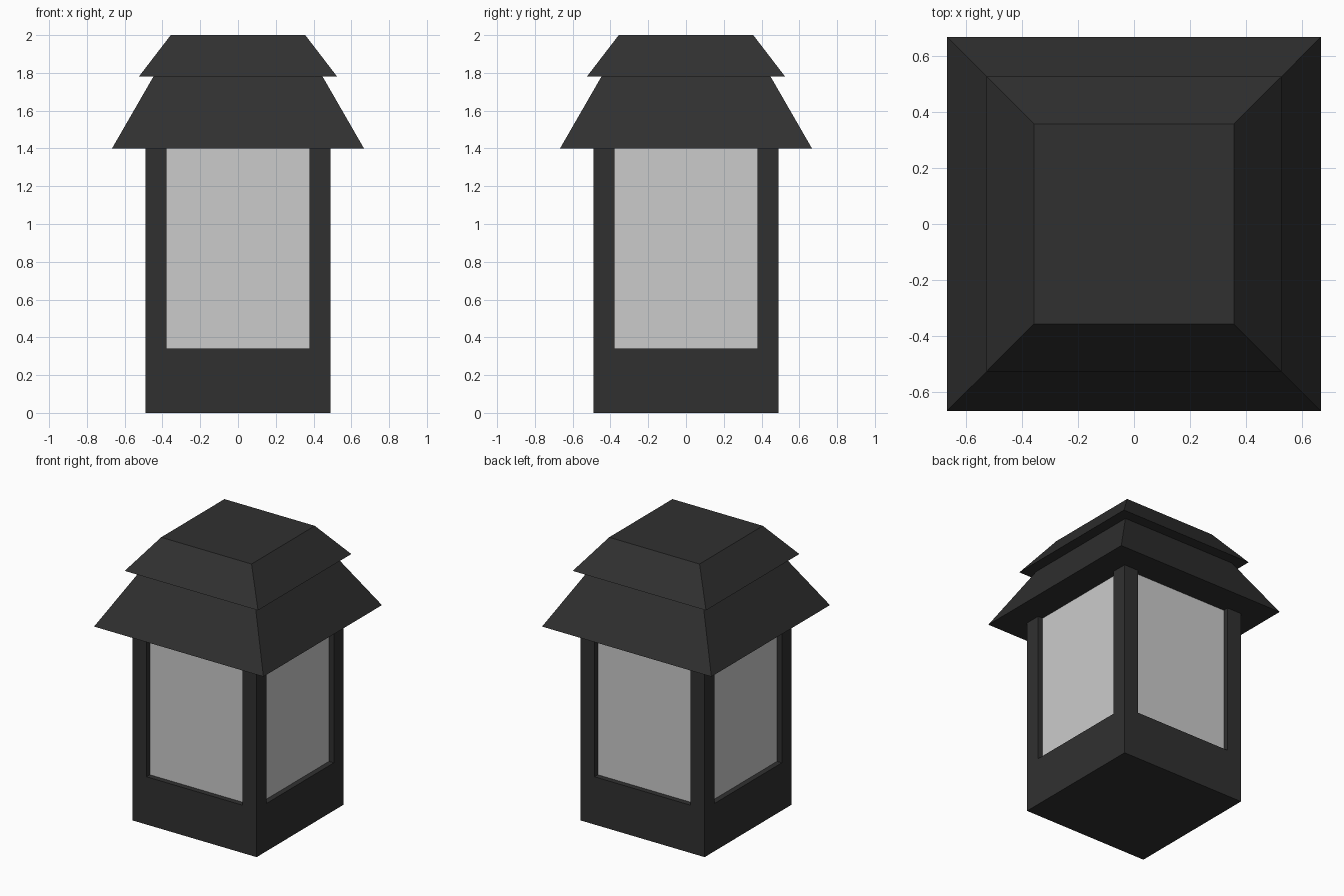
import bpy, bmesh

if "Cube" in bpy.data.objects:
    bpy.data.objects.remove(bpy.data.objects["Cube"])

dark = bpy.data.materials.new("dark_metal")
dark.diffuse_color = (0.03, 0.03, 0.03, 1)
dark.use_nodes = True
dark.node_tree.nodes["Principled BSDF"].inputs["Base Color"].default_value = dark.diffuse_color


def frustum(name, z0, z1, r0, r1, mat=None, centre=(0, 0)):
    """Square block with half width r0 at z0 and r1 at z1."""
    bm = bmesh.new()
    bmesh.ops.create_cube(bm, size=2)
    for v in bm.verts:
        top = v.co.z > 0
        r = r1 if top else r0
        v.co = (centre[0] + v.co.x * r, centre[1] + v.co.y * r, z1 if top else z0)
    me = bpy.data.meshes.new(name)
    bm.to_mesh(me)
    bm.free()
    if mat:
        me.materials.append(mat)
    ob = bpy.data.objects.new(name, me)
    bpy.context.collection.objects.link(ob)
    return ob


BODY, OPENING = 0.49, 0.378
BASE_TOP, EAVE, TIER = 0.34, 1.40, 1.78

# Solid base
frustum("base", 0, BASE_TOP, BODY, BODY, dark)

# Four corner posts
half = (BODY - OPENING) / 2
c = BODY - half
for side_y, sy in (("front", -1), ("back", 1)):
    for side_x, sx in (("left", -1), ("right", 1)):
        frustum(f"{side_y}_{side_x}_post", BASE_TOP, EAVE, half, half, dark, (sx * c, sy * c))

# Recessed frosted glass
frustum("glass", BASE_TOP, EAVE, 0.452, 0.452)

# Two-tier roof with overhanging eaves
frustum("lower_roof", EAVE, TIER, 0.667, 0.448, dark)
frustum("upper_roof", TIER, 2.0, 0.525, 0.356, dark)
